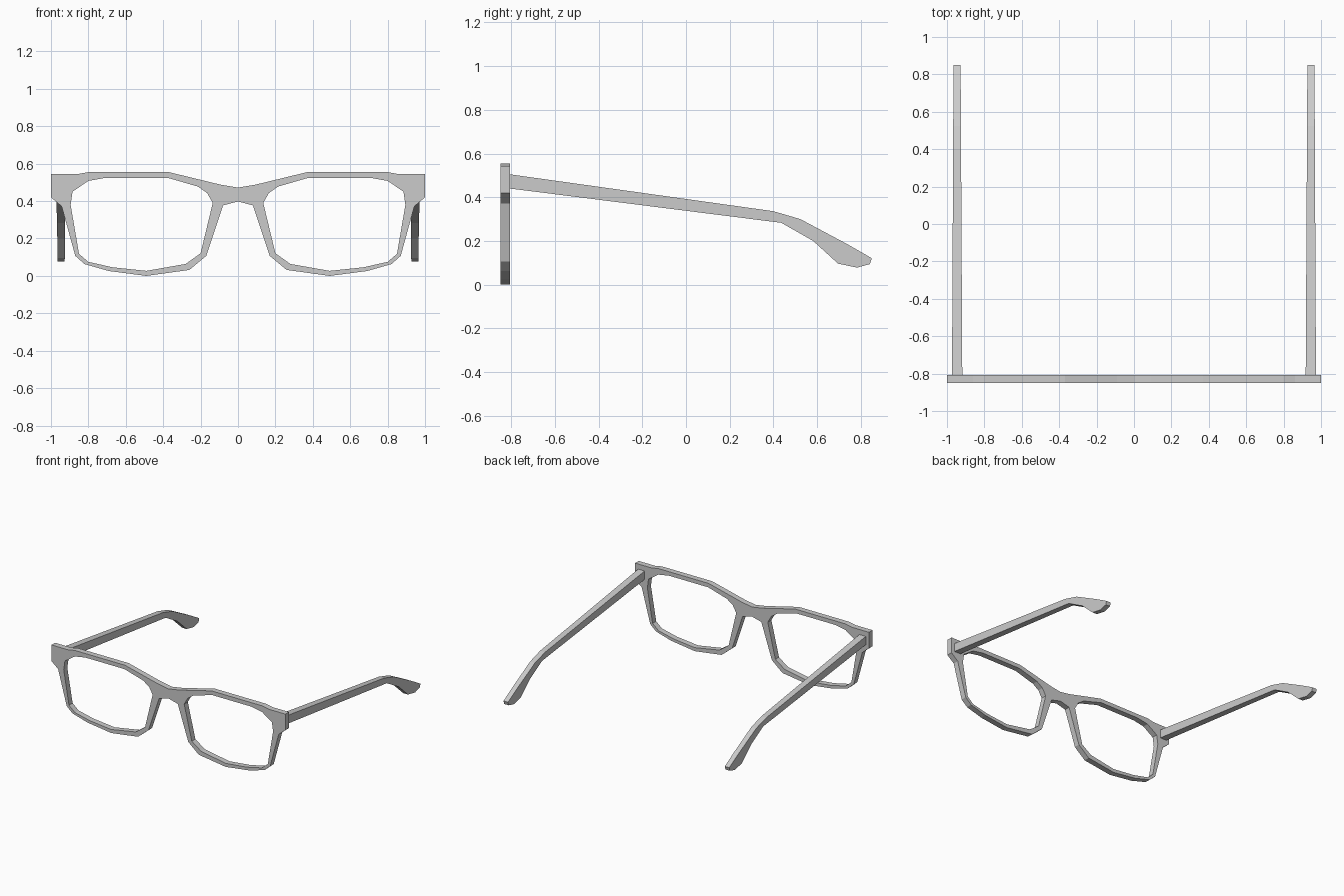
import bpy, bmesh
from mathutils import Vector

if "Cube" in bpy.data.objects:
    bpy.data.objects.remove(bpy.data.objects["Cube"])


def make_object(name, bm):
    bmesh.ops.recalc_face_normals(bm, faces=bm.faces)
    mesh = bpy.data.meshes.new(name)
    bm.to_mesh(mesh)
    bm.free()
    obj = bpy.data.objects.new(name, mesh)
    bpy.context.collection.objects.link(obj)
    return obj


def add_loop(bm, pts, y):
    vs = [bm.verts.new((x, y, z)) for x, z in pts]
    return [bm.edges.new((vs[i], vs[(i + 1) % len(vs)])) for i in range(len(vs))]


def flip(pts):
    return [(-x, z) for x, z in reversed(pts)]


FRONT_Y, BACK_Y = -0.85, -0.806

# Frame front: right half of the outline, from top centre to bottom centre
half = [(0, 0.472), (0.09, 0.487), (0.37, 0.555), (0.80, 0.555), (0.86, 0.544),
        (1.0, 0.544), (1.0, 0.42), (0.943, 0.372), (0.87, 0.107), (0.82, 0.063),
        (0.69, 0.026), (0.49, 0.0), (0.26, 0.032), (0.17, 0.107), (0.08, 0.377),
        (0, 0.398)]
outline = half + flip(half[1:-1])

# Lens opening on the right
lens = [(0.71, 0.524), (0.375, 0.524), (0.215, 0.478), (0.165, 0.443), (0.135, 0.39),
        (0.20, 0.121), (0.28, 0.064), (0.49, 0.027), (0.67, 0.046), (0.80, 0.075),
        (0.85, 0.118), (0.895, 0.38), (0.885, 0.45), (0.80, 0.508)]

bm = bmesh.new()
edges = []
for loop in (outline, lens, flip(lens)):
    edges += add_loop(bm, loop, FRONT_Y)
bmesh.ops.triangle_fill(bm, edges=edges, use_beauty=True, use_dissolve=False,
                        normal=Vector((0, -1, 0)))
ext = bmesh.ops.extrude_face_region(bm, geom=bm.faces[:], use_keep_orig=True)
bmesh.ops.translate(bm, vec=(0, BACK_Y - FRONT_Y, 0),
                    verts=[g for g in ext["geom"] if isinstance(g, bmesh.types.BMVert)])
make_object("frame_front", bm)

# Temple arms: paired top and bottom side-profile stations (y, top z), (y, bottom z)
stations = [((-0.815, 0.506), (-0.815, 0.441)),
            ((0.40, 0.336), (0.436, 0.283)),
            ((0.523, 0.300), (0.582, 0.200)),
            ((0.733, 0.188), (0.696, 0.096)),
            ((0.80, 0.150), (0.783, 0.078)),
            ((0.85, 0.121), (0.842, 0.094))]

bm = bmesh.new()
rings = []
for top, bottom in stations:
    ring = []
    for (y, z), outer in ((top, 0), (top, 1), (bottom, 1), (bottom, 0)):
        t = (y + 0.815) / 1.665
        x = 0.973 - 0.008 * t if outer else 0.918 + 0.009 * t
        ring.append(bm.verts.new((x, y, z)))
    rings.append(ring)
for a, b in zip(rings, rings[1:]):
    for i in range(4):
        j = (i + 1) % 4
        bm.faces.new((a[i], a[j], b[j], b[i]))
bm.faces.new(rings[0])
bm.faces.new(rings[-1])
arms = make_object("temple_arms", bm)
mirror = arms.modifiers.new("Mirror", 'MIRROR')
mirror.use_mirror_merge = False
